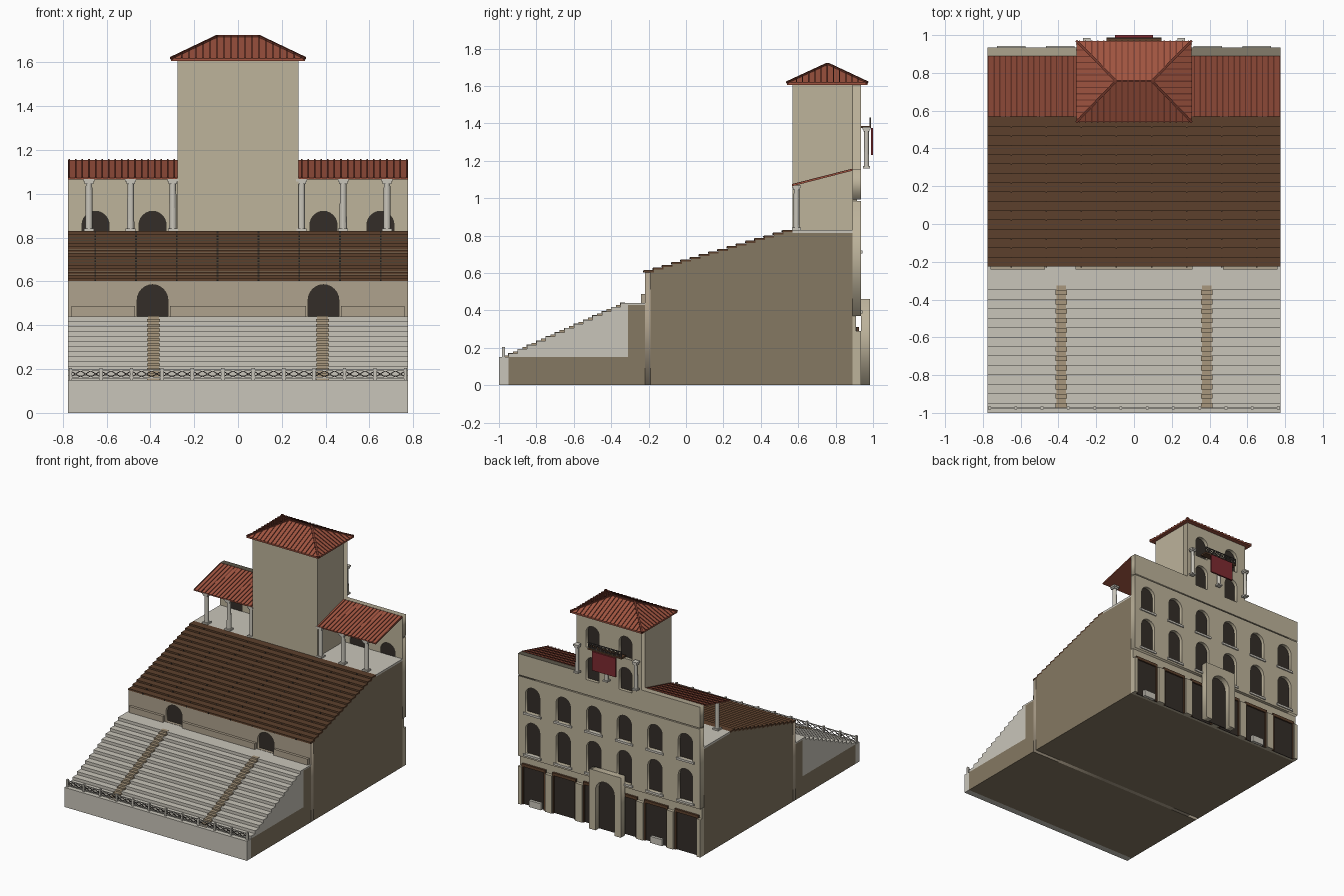
import bpy, bmesh, math
from mathutils import Vector, Matrix

if "Cube" in bpy.data.objects:
    bpy.data.objects.remove(bpy.data.objects["Cube"])


def mat(name, hexcol):
    m = bpy.data.materials.new(name)
    rgb = [int(hexcol[i:i + 2], 16) / 255 for i in (0, 2, 4)]
    m.diffuse_color = [c / 12.92 if c <= 0.04045 else ((c + 0.055) / 1.055) ** 2.4 for c in rgb] + [1]
    m.use_nodes = True
    m.node_tree.nodes["Principled BSDF"].inputs["Base Color"].default_value = m.diffuse_color
    return m


WALL, FACADE = mat("plaster", "BDB39B"), mat("facade", "AFA28D")
BASE, STONE = mat("earth", "857862"), mat("stone", "C9C5BA")
WOOD, DARK = mat("wood", "5C402C"), mat("dark", "332D28")
TILE, RIB = mat("tile", "A05440"), mat("rib", "70372A")
AISLE, RED, IRON = mat("aisle", "A8977D"), mat("red", "7E2A30"), mat("iron", "4A4440")


class Part:
    """Collects simple solids into one named object."""
    def __init__(self, name, material):
        self.name, self.material, self.bm = name, material, bmesh.new()

    def box(self, x0, x1, y0, y1, z0, z1):
        m = Matrix.Translation(((x0 + x1) / 2, (y0 + y1) / 2, (z0 + z1) / 2)) @ Matrix.Diagonal((x1 - x0, y1 - y0, z1 - z0, 1))
        bmesh.ops.create_cube(self.bm, size=1, matrix=m)

    def bar(self, p, q, w, h):
        p, q = Vector(p), Vector(q)
        d = q - p
        m = Matrix.Translation((p + q) / 2) @ d.to_track_quat('Y', 'Z').to_matrix().to_4x4() @ Matrix.Diagonal((w, d.length, h, 1))
        bmesh.ops.create_cube(self.bm, size=1, matrix=m)

    def column(self, x, y, z0, z1, r):
        m = Matrix.Translation((x, y, (z0 + z1) / 2))
        bmesh.ops.create_cone(self.bm, cap_ends=True, segments=16, radius1=r, radius2=r * 0.85, depth=z1 - z0, matrix=m)
        for a, b, k in ((z0, z0 + 0.012, 1.35), (z1 - 0.024, z1 - 0.012, 1.15), (z1 - 0.012, z1, 1.45)):
            self.box(x - r * k, x + r * k, y - r * k, y + r * k, a, b)

    def prism(self, yz, x0, x1):
        f = self.bm.faces.new([self.bm.verts.new((x0, y, z)) for y, z in yz])
        e = bmesh.ops.extrude_face_region(self.bm, geom=[f])
        bmesh.ops.translate(self.bm, vec=(x1 - x0, 0, 0), verts=[v for v in e["geom"] if isinstance(v, bmesh.types.BMVert)])

    def done(self):
        bmesh.ops.recalc_face_normals(self.bm, faces=self.bm.faces)
        return add(self.name, self.bm, self.material)


def add(name, bm, material):
    me = bpy.data.meshes.new(name)
    bm.to_mesh(me)
    me.materials.append(material)
    ob = bpy.data.objects.new(name, me)
    bpy.context.collection.objects.link(ob)
    return ob


def arch(x, hw, z0, z1):
    zc = z1 - hw
    return [(x - hw, z0), (x + hw, z0)] + [(x + hw * math.cos(a), zc + hw * math.sin(a)) for a in [math.pi * i / 12 for i in range(13)]]


def rect(x0, x1, z0, z1):
    return [(x0, z0), (x1, z0), (x1, z1), (x0, z1)]


def plate(name, loops, y0, y1, material):
    """Upright slab from xz outlines; inner outlines become holes."""
    cu = bpy.data.curves.new(name, 'CURVE')
    cu.dimensions, cu.fill_mode, cu.extrude = '2D', 'BOTH', (y1 - y0) / 2
    for pts in loops:
        s = cu.splines.new('POLY')
        s.points.add(len(pts) - 1)
        for p, (x, z) in zip(s.points, pts):
            p.co = (x, z, 0, 1)
        s.use_cyclic_u = True
    tmp = bpy.data.objects.new(name + "_tmp", cu)
    bpy.context.collection.objects.link(tmp)
    bpy.context.view_layer.update()
    me = bpy.data.meshes.new_from_object(tmp.evaluated_get(bpy.context.evaluated_depsgraph_get()))
    bpy.data.objects.remove(tmp)
    bm = bmesh.new()
    bm.from_mesh(me)
    bm.transform(Matrix.Translation((0, (y0 + y1) / 2, 0)) @ Matrix.Rotation(math.pi / 2, 4, 'X'))
    bmesh.ops.remove_doubles(bm, verts=bm.verts, dist=1e-5)
    bmesh.ops.recalc_face_normals(bm, faces=bm.faces)
    return add(name, bm, material)


W = 0.775
# lower terrace: base, front wall, stepped seating and landing
p = Part("base", BASE)
p.box(-W, W, -0.95, -0.31, 0, 0.15)
p.box(-W, W, -0.31, -0.22, 0, 0.43)
ROWS, D, H = 16, 0.79 / 16, 0.215 / 15
yz = [(-0.19, 0)]
for i in range(ROWS):
    y, z = -0.22 + i * D, 0.604 + i * H
    yz += [(max(y, -0.19), z), (y + D, z)]
yz += [(0.57, 0.815), (0.89, 0.815), (0.89, 0)]
p.prism(yz, -W, W)
p.done()
p = Part("front_wall", STONE)
p.box(-W, W, -1, -0.95, 0, 0.15)
p.done()
yz = [(-0.95, 0.15)]
for i in range(13):
    yz += [(-0.95 + 0.05 * i, 0.17 + 0.0225 * i), (-0.9 + 0.05 * i if i < 12 else -0.31, 0.17 + 0.0225 * i)]
p = Part("lower_seating", STONE)
p.prism(yz + [(-0.31, 0.15)], -W, W)
p.box(-W, W, -0.31, -0.22, 0.43, 0.44)
p.box(-W, W, 0.57, 0.89, 0.815, 0.83)
p.done()
p = Part("aisle_steps", AISLE)
for x in (-0.385, 0.385):
    for i in range(13):
        y, z = -0.95 + 0.05 * i, 0.17 + 0.0225 * i
        p.box(x - 0.03, x + 0.03, y - 0.025, y, z - 0.03, z - 0.011)
        p.box(x - 0.025, x + 0.025, y - 0.002, y + 0.025, z - 0.02, z + 0.002)
p.done()

# front railing
p, q = Part("railing_posts", STONE), Part("railing_lattice", IRON)
for i in range(12):
    x = -0.765 + i * 1.53 / 11
    p.box(x - 0.007, x + 0.007, -0.983, -0.967, 0.15, 0.205)
    if i < 11:
        for j in range(3):
            a, b = x + j * 1.53 / 33, x + (j + 1) * 1.53 / 33
            q.bar((a, -0.975, 0.163), (b, -0.975, 0.192), 0.004, 0.004)
            q.bar((a, -0.975, 0.192), (b, -0.975, 0.163), 0.004, 0.004)
for z in (0.16, 0.195):
    p.box(-0.765, 0.765, -0.978, -0.972, z - 0.003, z + 0.003)
p.done()
q.done()

# middle wall with two arched exits and parapets
exits = [arch(x, 0.07, 0.442, 0.585) for x in (-0.39, 0.39)]
plate("middle_wall", [rect(-W, W, 0, 0.603)] + exits, -0.22, -0.19, FACADE)
plate("exit_shadows", exits, -0.198, -0.191, DARK)
p = Part("parapets", FACADE)
for a, b in ((-0.76, -0.47), (-0.31, 0.31), (0.47, 0.76)):
    p.box(a, b, -0.24, -0.219, 0.44, 0.487)
p.done()

# upper wooden benches with brackets
p, q = Part("upper_benches", WOOD), Part("bench_brackets", DARK)
for i in range(ROWS):
    y, z = -0.22 + i * D, 0.615 + i * H
    p.box(-W, W, y - 0.006, y + D, z - 0.013, z)
    for k in range(8):
        x = -0.651 + k * 0.186
        q.box(x - 0.004, x + 0.004, y - 0.009, y - 0.004, z - 0.012, z - 0.003)
p.done()
q.done()

# rear facade, tower wall and arched windows
XS = [-0.65, -0.39, -0.13, 0.13, 0.39, 0.65]
rows = [arch(x, 0.062, a, b) for a, b in ((0.40, 0.65), (0.72, 0.92)) for x in XS]
top = [arch(x, 0.056, a, b) for a, b in ((1.11, 1.29), (1.36, 1.53)) for x in (-0.14, 0.14)]
T = 0.275
plate("rear_wall", [rect(-W, W, 0.37, 0.985)] + rows, 0.89, 0.935, WALL)
crown = [(-W, 0.993), (W, 0.993), (W, 1.155), (T, 1.155), (T, 1.61), (-T, 1.61), (-T, 1.155), (-W, 1.155)]
plate("rear_upper_wall", [crown] + top, 0.89, 0.935, WALL)
plate("window_panes", rows + top, 0.9, 0.91, DARK)
p = Part("ground_floor_wall", WALL)
p.box(-W, W, 0.89, 0.91, 0, 0.37)
p.box(-W, W, 0.89, 0.913, 0.985, 0.993)
for i in range(7):
    x = (i - 3) * 0.258
    p.box(max(-W, x - 0.029), min(W, x + 0.029), 0.91, 0.935, 0, 0.29)
p.done()
p = Part("window_sills", STONE)
for z in (0.40, 0.72):
    for x in XS:
        p.box(x - 0.075, x + 0.075, 0.92, 0.943, z - 0.016, z)
p.done()
p, q = Part("shop_doors", DARK), Part("door_frames", WOOD)
for x in XS:
    p.box(x - 0.1, x + 0.1, 0.91, 0.914, 0, 0.31)
    q.box(x - 0.1, x + 0.1, 0.91, 0.925, 0.29, 0.312)
    for s in (-1, 1):
        q.box(x + s * 0.094 - 0.006, x + s * 0.094 + 0.006, 0.91, 0.925, 0, 0.29)
p.done()
q.done()
p = Part("planters", STONE)
for x in (0.63, -0.4):
    p.box(x - 0.05, x + 0.05, 0.914, 0.934, 0, 0.05)
p.done()

# entrance portal
hole = arch(0, 0.08, 0, 0.39)
outline = [(-0.135, 0), hole[0]] + hole[:1:-1] + [hole[1], (0.135, 0), (0.135, 0.46), (-0.135, 0.46)]
plate("portal", [outline[:1] + outline[1:]], 0.935, 0.985, WALL)
plate("portal_shadow", [hole], 0.936, 0.942, DARK)

# tower body and colonnade
p = Part("tower", WALL)
p.box(-T, T, 0.57, 0.89, 0.83, 1.61)
p.done()
p = Part("columns", STONE)
for x in (-0.68, -0.49, -0.297, 0.29, 0.48, 0.68):
    p.column(x, 0.591, 0.83, 1.068, 0.017)
for x in (-0.25, 0, 0.25):
    p.column(x, 0.965, 1.16, 1.38, 0.014)
p.done()

# sloping side roofs with tile ribs
p, q = Part("side_roofs", TILE), Part("side_roof_ribs", RIB)
for s in (-1, 1):
    p.prism([(0.568, 1.064), (0.568, 1.072), (0.89, 1.155), (0.89, 1.147)], s * T, s * W)
    for i in range(17):
        x = s * (0.29 + i * 0.03)
        q.bar((x, 0.568, 1.073), (x, 0.89, 1.155), 0.007, 0.006)
p.done()
q.done()

# hipped tower roof: eaves to ridge
EX, Y0, Y1, YC, RX, Z0, Z1 = 0.305, 0.54, 0.97, 0.757, 0.095, 1.618, 1.718
p, q = Part("tower_roof", TILE), Part("tower_roof_ribs", RIB)
p.box(-EX, EX, Y0, Y1, 1.606, Z0)
c = [p.bm.verts.new(v) for v in ((-EX, Y0, Z0), (EX, Y0, Z0), (EX, Y1, Z0), (-EX, Y1, Z0), (-RX, YC, Z1), (RX, YC, Z1))]
for f in ((0, 1, 5, 4), (1, 2, 5), (2, 3, 4, 5), (3, 0, 4), (3, 2, 1, 0)):
    p.bm.faces.new([c[i] for i in f])
p.done()
for i in range(19):
    x = -0.288 + i * 0.032
    t = min(1, (EX - abs(x)) / (EX - RX))
    for ye in (Y0, Y1):
        q.bar((x, ye, Z0), (x, ye + (YC - ye) * t, Z0 + (Z1 - Z0) * t), 0.006, 0.008)
for i in range(13):
    y = Y0 + 0.0175 + i * 0.033
    ye = Y0 if y < YC else Y1
    t = (y - ye) / (YC - ye)
    for s in (-1, 1):
        q.bar((s * EX, y, Z0), (s * (EX - (EX - RX) * t), y, Z0 + (Z1 - Z0) * t), 0.006, 0.008)
for s in (-1, 1):
    for ye in (Y0, Y1):
        q.bar((s * EX, ye, Z0), (s * RX, YC, Z1), 0.013, 0.012)
q.bar((-RX, YC, Z1), (RX, YC, Z1), 0.013, 0.012)
q.done()

# tower balcony, railing and banner
p = Part("balcony", WOOD)
p.box(-0.145, 0.145, 0.935, 0.988, 1.374, 1.386)
p.done()
p = Part("balcony_railing", IRON)
for z in (1.392, 1.428):
    p.box(-0.145, 0.145, 0.982, 0.988, z - 0.003, z + 0.003)
for i in range(9):
    x = -0.14 + i * 0.035
    p.box(x - 0.003, x + 0.003, 0.982, 0.988, 1.386, 1.43)
    if i < 8:
        p.bar((x, 0.985, 1.392), (x + 0.035, 0.985, 1.426), 0.004, 0.004)
        p.bar((x, 0.985, 1.426), (x + 0.035, 0.985, 1.392), 0.004, 0.004)
p.done()
p = Part("banner", RED)
p.box(-0.1, 0.1, 0.988, 1.0, 1.23, 1.375)
p.done()
